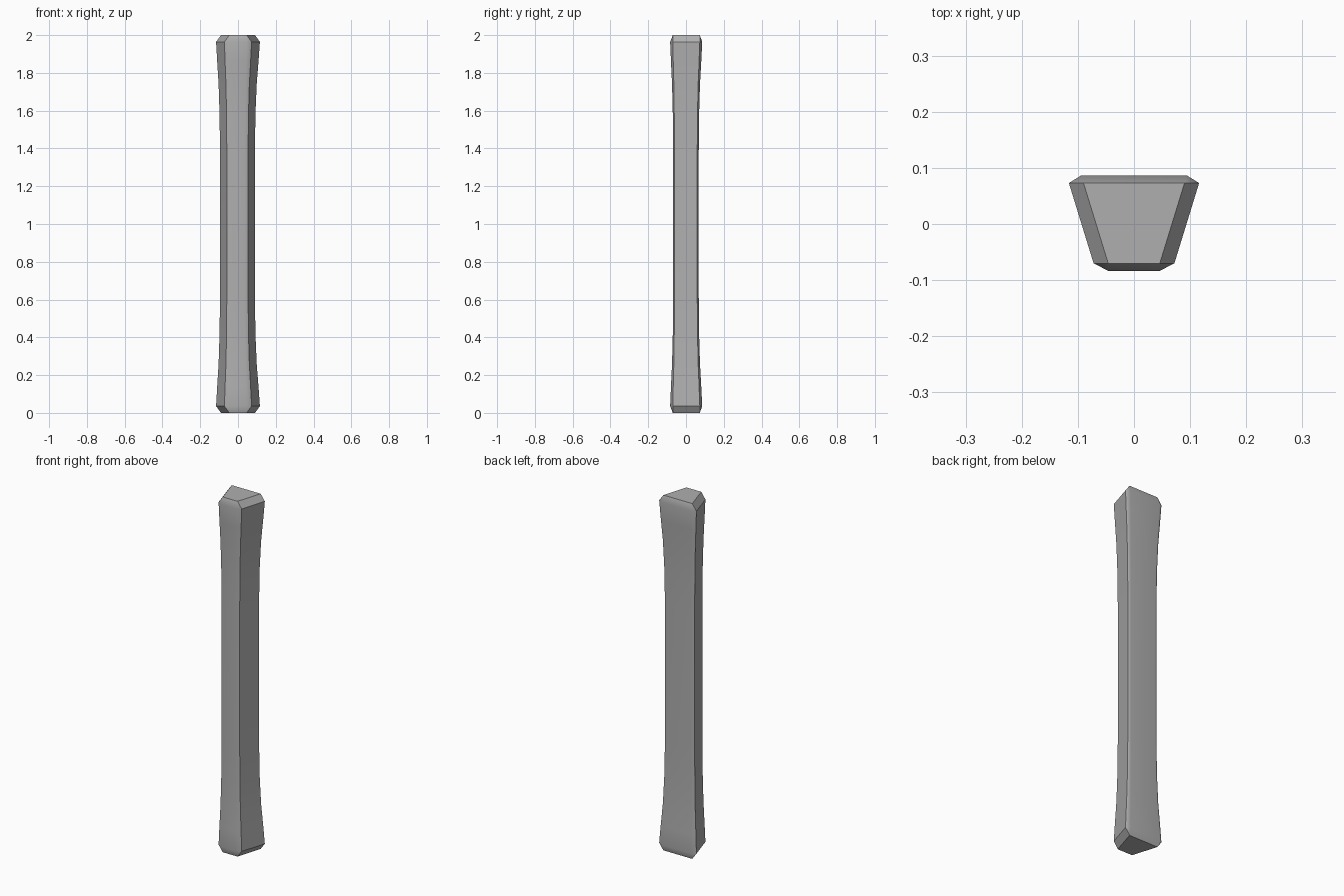
import bpy, bmesh, math

if "Cube" in bpy.data.objects:
    bpy.data.objects.remove(bpy.data.objects["Cube"])

# Half cross-sections (x, y) from back to front: flared end and slim middle
END = [(0.095, 0.086), (0.116, 0.073), (0.072, -0.070), (0.045, -0.084)]
MID = [(0.078, 0.067), (0.092, 0.059), (0.056, -0.061), (0.038, -0.068)]
CAP = [(0.090, 0.073), (0.046, -0.070)]
# Height and amount of flare, lower half only
FLARE = [(0.036, 1.0), (0.14, 0.72), (0.26, 0.37), (0.42, 0.12), (0.62, 0.02)]
SHIFT = -0.003  # slim middle sits slightly to the left


def mirrored(half):
    return half + [(-x, y) for x, y in reversed(half)]


bm = bmesh.new()


def ring(z, t):
    pts = [(m[0] + (e[0] - m[0]) * t, m[1] + (e[1] - m[1]) * t) for m, e in zip(MID, END)]
    return [bm.verts.new((x + SHIFT * (1 - t), y, z)) for x, y in mirrored(pts)]


# Shaft with eight sides
levels = FLARE + [(1.0, 0.0)] + [(2 - z, t) for z, t in reversed(FLARE)]
rings = [ring(z, t) for z, t in levels]
for a, b in zip(rings, rings[1:]):
    for i in range(8):
        j = (i + 1) % 8
        bm.faces.new((a[i], a[j], b[j], b[i]))

# Chamfered ends: four-sided cap, sloping strips and corner triangles
for r, z in ((rings[0], 0.0), (rings[-1], 2.0)):
    cap = [bm.verts.new((x, y, z)) for x, y in mirrored(CAP)]
    bm.faces.new(cap)
    for i in range(4):
        bm.faces.new((r[2 * i], r[2 * i + 1], cap[i]))
        k = (i + 1) % 4
        bm.faces.new((r[2 * i + 1], r[(2 * i + 2) % 8], cap[k], cap[i]))

bmesh.ops.recalc_face_normals(bm, faces=bm.faces)
mesh = bpy.data.meshes.new("post")
bm.to_mesh(mesh)
bm.free()
post = bpy.data.objects.new("post", mesh)
bpy.context.collection.objects.link(post)
bpy.context.view_layer.objects.active = post
post.select_set(True)
bpy.ops.object.shade_smooth_by_angle(angle=math.radians(32))

# Broad faces dominate the shading so the long sides read flat
weighted = post.modifiers.new("weighted_normals", 'WEIGHTED_NORMAL')
weighted.keep_sharp = True

# Dark grey surface
grey = bpy.data.materials.new("dark_grey")
grey.diffuse_color = (0.43, 0.43, 0.43, 1.0)
grey.use_nodes = True
grey.node_tree.nodes["Principled BSDF"].inputs["Base Color"].default_value = grey.diffuse_color
mesh.materials.append(grey)
